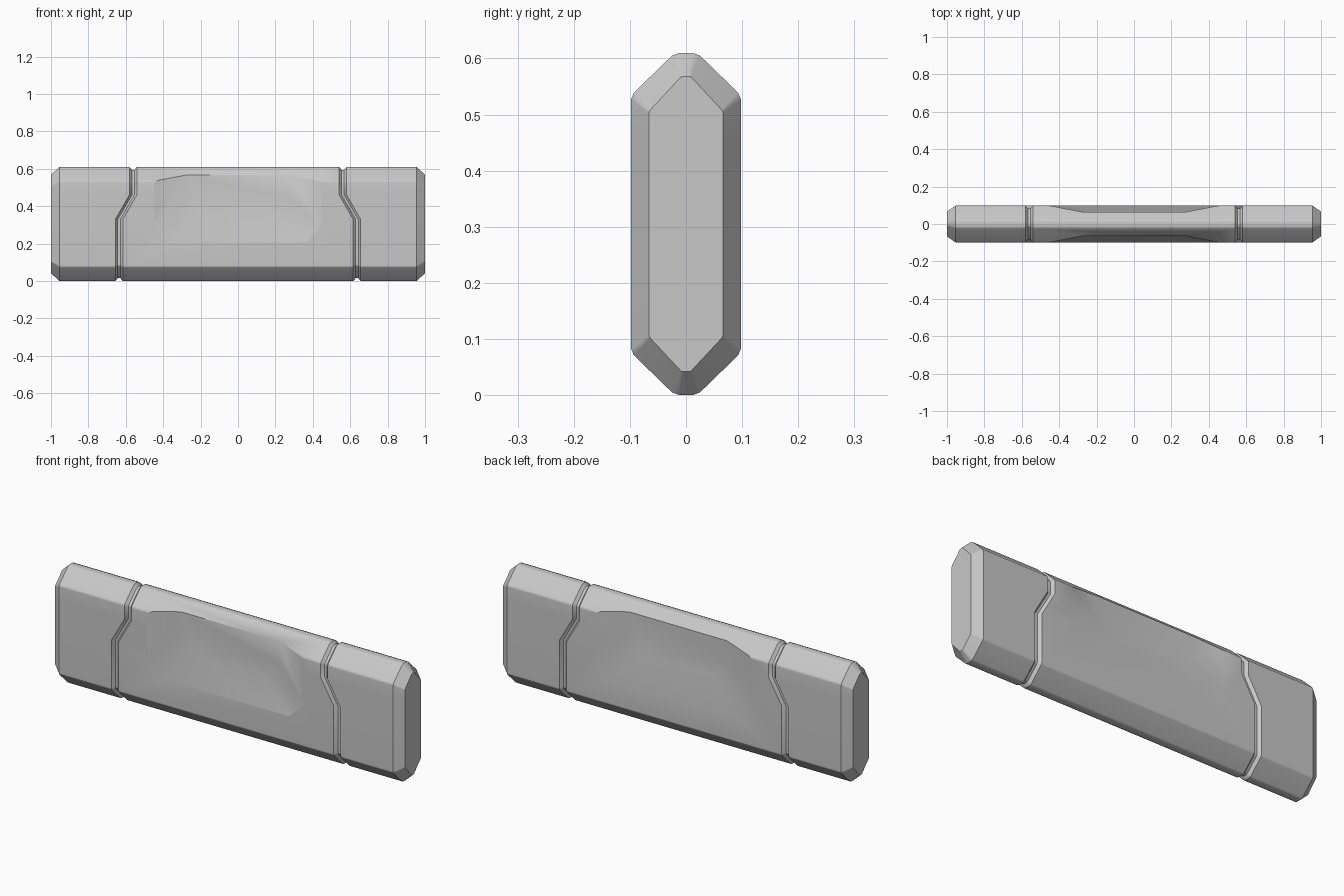
import bpy, bmesh, math

if "Cube" in bpy.data.objects:
    bpy.data.objects.remove(bpy.data.objects["Cube"])

MID = 0.305          # height of the bar's centre line
KINKS = (0.46, 0.33)  # heights where the grooves bend

grey = bpy.data.materials.new("mid grey")
grey.diffuse_color = (0.58, 0.58, 0.58, 1)
grey.use_nodes = True
grey.node_tree.nodes["Principled BSDF"].inputs["Base Color"].default_value = grey.diffuse_color


def make_object(name, bm):
    bmesh.ops.recalc_face_normals(bm, faces=bm.faces)
    mesh = bpy.data.meshes.new(name)
    bm.to_mesh(mesh)
    bm.free()
    mesh.materials.append(grey)
    ob = bpy.data.objects.new(name, mesh)
    bpy.context.collection.objects.link(ob)
    bpy.ops.object.select_all(action='DESELECT')
    bpy.context.view_layer.objects.active = ob
    ob.select_set(True)
    bpy.ops.object.shade_smooth_by_angle(angle=math.radians(30))
    return ob


def section(corner):
    """Closed (y, z) outline from one upper corner, with points at the groove bends."""
    top = [(y, MID + h) for y, h in reversed(corner)]
    side = [(corner[0][0], z) for z in KINKS]
    low = [(y, MID - h) for y, h in corner]
    half = top + side + low
    return half + [(-y, z) for y, z in reversed(half)]


FULL = section([(0.098, 0.222), (0.093, 0.234), (0.025, 0.300), (0.012, 0.305)])
GROOVE = section([(0.083, 0.216), (0.078, 0.228), (0.019, 0.285), (0.008, 0.290)])
CAP = section([(0.066, 0.198), (0.064, 0.203), (0.009, 0.262), (0.006, 0.263)])


def groove_x(z):
    t = min(1, max(0, (KINKS[0] - z) / (KINKS[0] - KINKS[1])))
    return 0.56 + 0.075 * t


# Bar body: lofted sections, with a bent groove near each end
half = [(CAP, lambda z: 1.0), (FULL, lambda z: 0.955)]
for outline, offset in ((FULL, 0.021), (GROOVE, 0.008), (GROOVE, -0.006), (FULL, -0.019)):
    half.append((outline, lambda z, o=offset: groove_x(z) + o))
stations = [(o, f, -1) for o, f in half] + [(o, f, 1) for o, f in reversed(half)]

bm = bmesh.new()
rings = [[bm.verts.new((s * f(z), y, z)) for y, z in o] for o, f, s in stations]
n = len(FULL)
for a, b in zip(rings, rings[1:]):
    for i in range(n):
        j = (i + 1) % n
        bm.faces.new((a[i], a[j], b[j], b[i]))
bm.faces.new(rings[0])
bm.faces.new(rings[-1])
body = make_object("bar_body", bm)

# Tapered recess on the front and back, open towards the top
FLOOR = [(0.28, 0.8), (0.28, 0.45), (0.20, 0.37)]
RIM = [(0.45, 0.8), (0.45, 0.30), (0.36, 0.21)]
OUTER = [(r[0] + 0.5 * (r[0] - f[0]), r[1] + 0.5 * (r[1] - f[1])) for f, r in zip(FLOOR, RIM)]

for side, name in ((-1, "front_recess_cutter"), (1, "back_recess_cutter")):
    bm = bmesh.new()
    loops = []
    for pts, y in ((FLOOR, 0.065), (OUTER, 0.1145)):
        pts = pts + [(-x, z) for x, z in reversed(pts)]
        loops.append([bm.verts.new((x, side * y, z)) for x, z in pts])
    a, b = loops
    for i in range(len(a)):
        j = (i + 1) % len(a)
        bm.faces.new((a[i], a[j], b[j], b[i]))
    bm.faces.new(a)
    bm.faces.new(b)
    cutter = make_object(name, bm)
    cutter.hide_render = True
    cutter.hide_viewport = True
    cut = body.modifiers.new(name, 'BOOLEAN')
    cut.operation = 'DIFFERENCE'
    cut.solver = 'EXACT'
    cut.object = cutter

# Keep the large faces flat while the narrow corner bevels shade smoothly
flat = body.modifiers.new("flat_panels", 'WEIGHTED_NORMAL')
flat.keep_sharp = True
